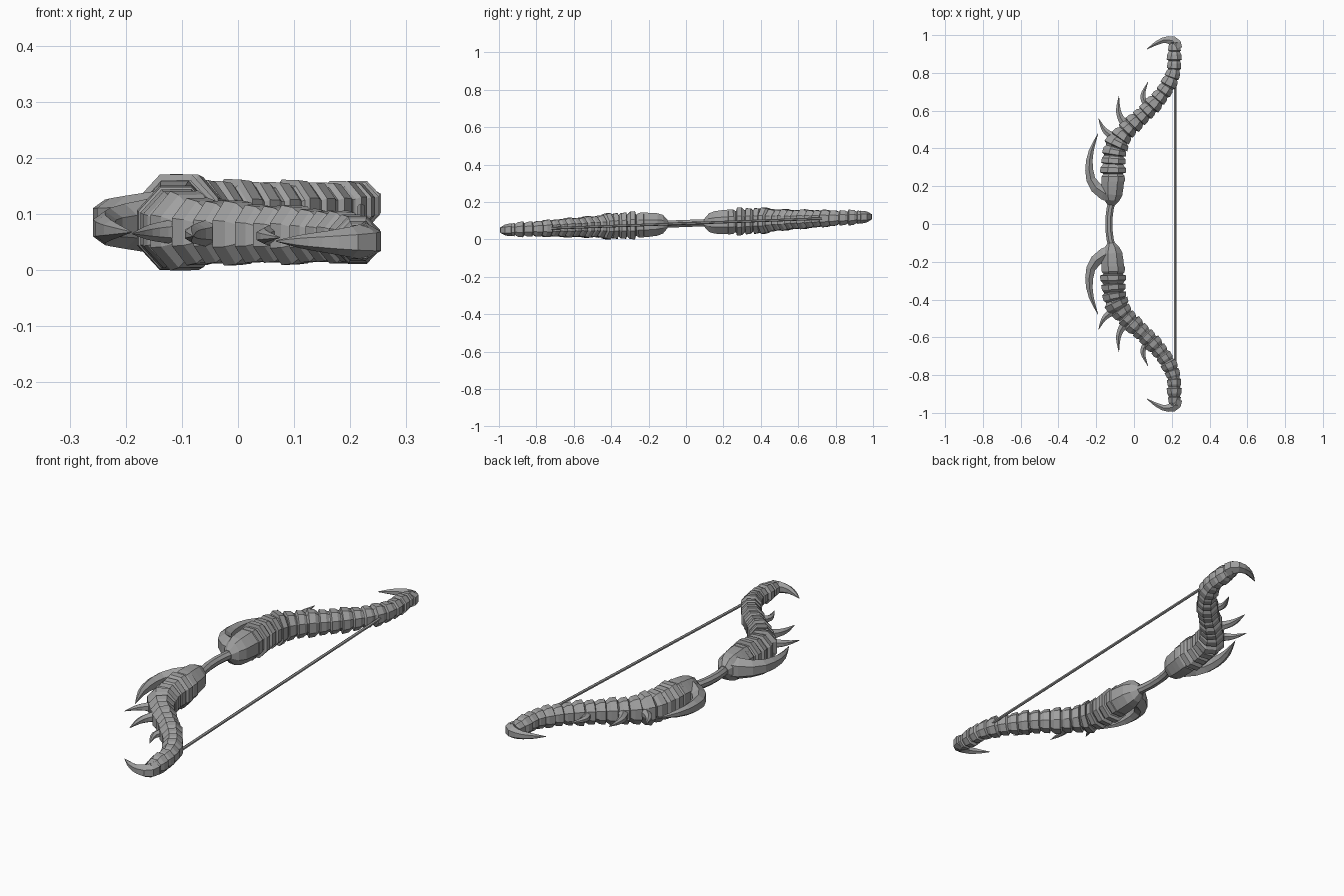
import bpy
import bmesh
from math import sin, cos, pi
from mathutils import Vector

cube = bpy.data.objects.get("Cube")
if cube:
    bpy.data.objects.remove(cube)

GREY = (0.35, 0.35, 0.35, 1)
mat = bpy.data.materials.new("bone grey")
mat.use_nodes = True
mat.diffuse_color = GREY
mat.node_tree.nodes["Principled BSDF"].inputs["Base Color"].default_value = GREY


def spline(keys, t):
    """Smooth point at t (0..1) through keys of (x, y, half width, half height)."""
    last = len(keys) - 1
    f = min(max(t, 0), 1) * last
    i = min(int(f), last - 1)
    u = f - i
    a, b, c, d = (Vector(keys[min(max(i + k, 0), last)]) for k in (-1, 0, 1, 2))
    return b + 0.5 * u * (c - a + u * (2 * a - 5 * b + 4 * c - d + u * (3 * (b - c) + d - a)))


def even(keys, count):
    """Points evenly spaced by length along the spline."""
    fine = [spline(keys, i / 400) for i in range(401)]
    run = [0]
    for p, q in zip(fine, fine[1:]):
        run.append(run[-1] + (q - p).xy.length)
    out, j = [], 0
    for i in range(count):
        while j < 400 and run[j] < run[-1] * i / (count - 1) - 1e-6:
            j += 1
        out.append(fine[j])
    return out


def tube(name, rings, side, n=8):
    """Flat-sided tube through rings, on the given side and along the slight lean."""
    bm = bmesh.new()
    loops = []
    grow = 1 / cos(pi / n)
    for i, (x, y, w, h) in enumerate(rings):
        a, b = rings[max(i - 1, 0)], rings[min(i + 1, len(rings) - 1)]
        tan = Vector((b[0] - a[0], b[1] - a[1])).normalized()
        loop = []
        for k in range(n):
            ang = 2 * pi * (k + 0.5) / n
            r = w * grow * cos(ang)
            px, py = x + tan.y * r, side * (y - tan.x * r)
            loop.append(bm.verts.new((px, py, 0.085 + 0.036 * py + h * grow * sin(ang))))
        loops.append(loop)
    for p, q in zip(loops, loops[1:]):
        for k in range(n):
            bm.faces.new((p[k], p[(k + 1) % n], q[(k + 1) % n], q[k]))
    bm.faces.new(loops[0])
    bm.faces.new(loops[-1])
    bmesh.ops.recalc_face_normals(bm, faces=bm.faces)
    mesh = bpy.data.meshes.new(name)
    bm.to_mesh(mesh)
    bm.free()
    mesh.materials.append(mat)
    obj = bpy.data.objects.new(name, mesh)
    bpy.context.collection.objects.link(obj)
    return obj


# Centre line of one limb, from the bulb to the tip
LIMB = [(-.11, .22, .062, .066), (-.11, .31, .064, .070), (-.10, .40, .062, .066),
        (-.065, .465, .054, .058), (-.01, .525, .047, .053), (.06, .59, .046, .050),
        (.13, .665, .043, .047), (.18, .735, .041, .043), (.21, .81, .038, .041),
        (.213, .89, .036, .038), (.215, .96, .030, .030)]
BULB = [(-.122, .10, .020, .022), (-.118, .125, .040, .050), (-.116, .155, .054, .060),
        (-.114, .195, .058, .064), (-.112, .235, .060, .066), (-.11, .25, .050, .055)]
# Curved horns and thorns
SPIKES = {
    "great_horn": [(-.11, .155, .045, .048), (-.17, .170, .036, .040), (-.222, .220, .026, .031),
                   (-.238, .300, .020, .025), (-.227, .385, .013, .016), (-.190, .480, .001, .001)],
    "lower_thorn": [(-.08, .45, .024, .024), (-.130, .475, .018, .017),
                    (-.162, .505, .012, .011), (-.188, .560, .001, .001)],
    "middle_thorn": [(-.03, .51, .024, .026), (-.067, .555, .018, .018),
                     (-.083, .605, .012, .012), (-.080, .678, .001, .001)],
    "upper_thorn": [(.09, .61, .022, .022), (.058, .645, .017, .016),
                    (.047, .685, .012, .011), (.074, .752, .001, .001)],
    "tip_claw": [(.225, .930, .030, .030), (.214, .965, .028, .026), (.165, .975, .016, .018),
                 (.115, .955, .010, .011), (.068, .925, .001, .001)],
}
# Plate outline: share of the length, swell
PLATE = [(0, .84), (.12, 1.04), (.65, 1.0), (.9, .84)]
PLATES, STEPS = 18, 20

for side, end in ((1, "back"), (-1, "front")):
    # Overlapping armour plates along the limb
    line = even(LIMB, PLATES * STEPS + 1)
    rings = []
    for i in range(PLATES):
        size = 1.05 if i % 3 == 1 else 0.97
        for part, swell in PLATE:
            x, y, w, h = line[int((i + part) * STEPS)]
            rings.append((x, y, w * swell * size, h * swell * size))
    rings.append(tuple(line[-1]))
    tube(end + "_limb_plates", rings, side)
    tube(end + "_limb_bulb", BULB, side)
    for name, keys in SPIKES.items():
        tube(end + "_" + name, even(keys, 9), side, 6)

# Grip and string
tube("grip", [(-.134 + 1.2 * y * y, y, .019, .019) for y in (-.13, -.08, -.03, .03, .08, .13)], 1)
tube("bow_string", [(.219, -.79, .006, .006), (.219, .79, .006, .006)], 1, 6)
